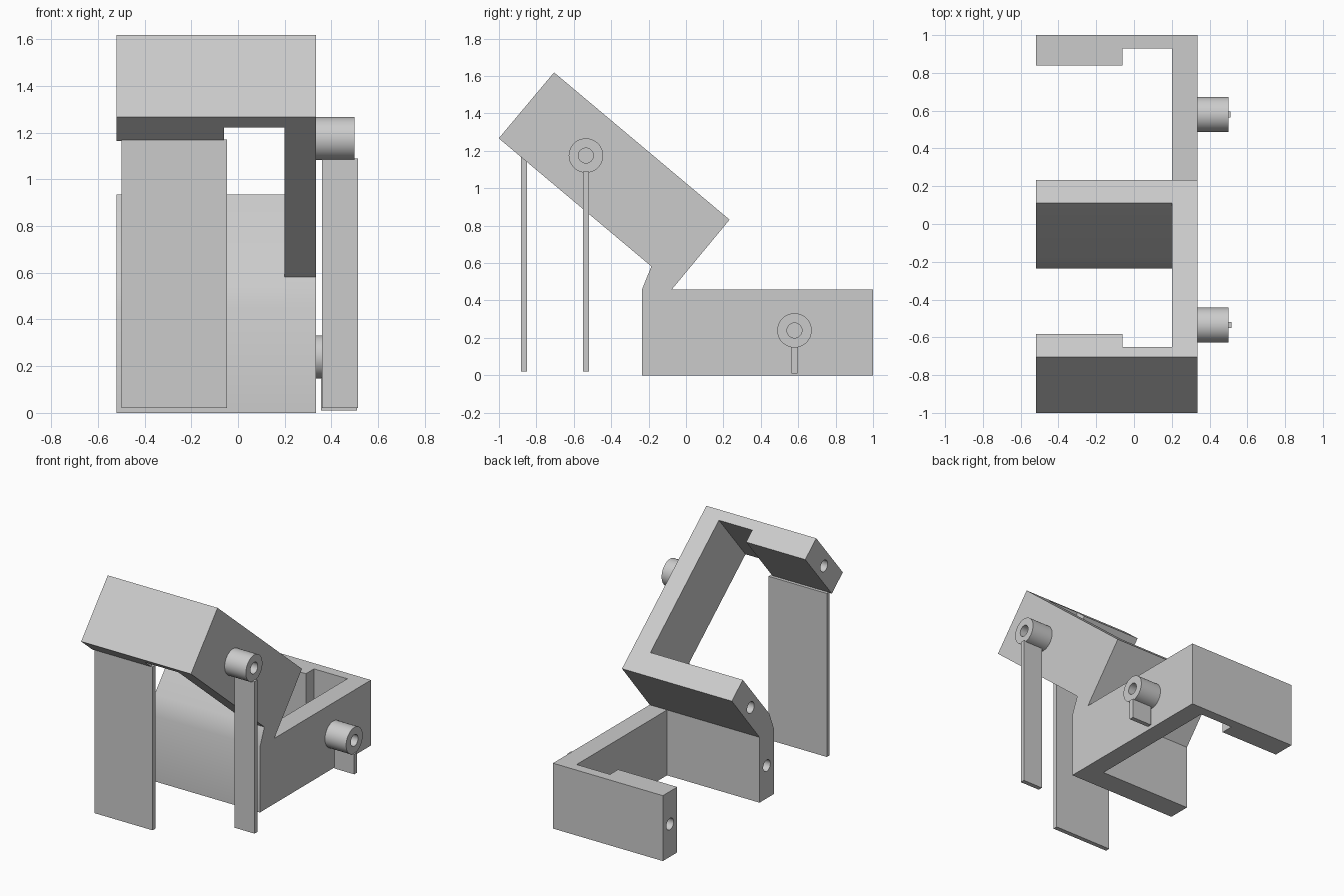
import bpy, bmesh, math
from mathutils import Vector, Matrix

if "Cube" in bpy.data.objects:
    bpy.data.objects.remove(bpy.data.objects["Cube"], do_unlink=True)

grey = bpy.data.materials.new("plain grey")
grey.use_nodes = True
grey.diffuse_color = (0.6, 0.6, 0.6, 1)
grey.node_tree.nodes["Principled BSDF"].inputs["Base Color"].default_value = (0.6, 0.6, 0.6, 1)


def make(name, bm):
    bmesh.ops.recalc_face_normals(bm, faces=bm.faces)
    mesh = bpy.data.meshes.new(name)
    bm.to_mesh(mesh)
    bm.free()
    mesh.materials.append(grey)
    obj = bpy.data.objects.new(name, mesh)
    bpy.context.collection.objects.link(obj)
    return obj


def prism(name, outline, x0, x1):
    """Extrude a (y, z) outline from x0 to x1."""
    bm = bmesh.new()
    face = bm.faces.new([bm.verts.new((x0, y, z)) for y, z in outline])
    out = bmesh.ops.extrude_face_region(bm, geom=[face])
    verts = [v for v in out["geom"] if isinstance(v, bmesh.types.BMVert)]
    bmesh.ops.translate(bm, verts=verts, vec=(x1 - x0, 0, 0))
    return make(name, bm)


def cylinder(name, centre, radius, x0, x1):
    bm = bmesh.new()
    pose = Matrix.Translation(((x0 + x1) / 2, *centre)) @ Matrix.Rotation(math.pi / 2, 4, 'Y')
    bmesh.ops.create_cone(bm, cap_ends=True, segments=48, radius1=radius,
                          radius2=radius, depth=x1 - x0, matrix=pose)
    return make(name, bm)


def drill(obj, centre, x0, x1):
    cutter = cylinder("hole_cutter", centre, 0.04, x0, x1)
    cutter.hide_render = True
    mod = obj.modifiers.new("hole", 'BOOLEAN')
    mod.object, mod.operation, mod.solver = cutter, 'DIFFERENCE', 'EXACT'
    bpy.context.view_layer.objects.active = obj
    bpy.ops.object.modifier_apply(modifier=mod.name)
    bpy.data.objects.remove(cutter, do_unlink=True)


def smooth(obj):
    bpy.ops.object.select_all(action='DESELECT')
    obj.select_set(True)
    bpy.context.view_layer.objects.active = obj
    bpy.ops.object.shade_smooth_by_angle(angle=math.radians(30))


# Frame dimensions and the two local coordinate systems (distance along, depth)
LENGTH, DEPTH, ARM, THIN = 1.225, 0.46, 0.16, 0.07
LEFT, RIGHT, PLATE, STEP = 0.335, -0.52, 0.2, -0.06
tilt = math.radians(40)
along = Vector((-math.cos(tilt), math.sin(tilt)))
down = Vector((-math.sin(tilt), -math.cos(tilt)))
corner = Vector((0.233, 0.832))


def upper(l, h):
    return tuple(corner + along * l + down * h)


def lower(l, h):
    return (-0.235 + l, DEPTH - h)


END = 1.235
neck = [lower(0, DEPTH), lower(0, 0), upper(ARM, DEPTH)]
heel = [upper(0, 0), lower(ARM, 0)]

# Side plate joining both frames
side = prism("side_plate", neck + [upper(LENGTH, DEPTH), upper(LENGTH, 0)] + heel
             + [lower(END, 0), lower(END, DEPTH)], PLATE, LEFT)

# Middle arm, bent at the neck between the frames
middle = prism("middle_arm", neck + [upper(ARM, 0)] + heel + [lower(ARM, DEPTH)], RIGHT, PLATE)
drill(middle, lower(ARM / 2, DEPTH / 2), RIGHT - 0.1, RIGHT + 0.3)
drill(middle, upper(ARM / 2, DEPTH / 2), RIGHT - 0.1, RIGHT + 0.3)
smooth(side)
smooth(middle)

# End arms: a thick block with a thinner web reaching the side plate
for label, place, end in (("lower", lower, END), ("upper", upper, LENGTH)):
    for part, thick, x0, x1 in (("end_arm", ARM, RIGHT, STEP), ("end_web", THIN, STEP, PLATE)):
        obj = prism(f"{label}_{part}", [place(end - thick, 0), place(end, 0),
                    place(end, DEPTH), place(end - thick, DEPTH)], x0, x1)
        if part == "end_arm":
            drill(obj, place(end - ARM / 2, DEPTH / 2), RIGHT - 0.1, RIGHT + 0.3)
        smooth(obj)

# Hollow round bosses on the side plate
for label, centre in (("lower", (0.58, 0.24)), ("upper", (-0.535, 1.175))):
    boss = cylinder(f"{label}_boss", centre, 0.092, LEFT, 0.5)
    drill(boss, centre, LEFT - 0.1, 0.6)
    smooth(boss)


# Thin upright support legs
def leg(name, x0, x1, y, z0, z1):
    half = 0.016
    prism(name, [(y - half, z0), (y + half, z0), (y + half, z1), (y - half, z1)], x0, x1)


leg("lower_boss_leg", 0.355, 0.51, 0.58, 0.01, 0.152)
leg("upper_boss_leg", 0.36, 0.515, -0.535, 0.02, 1.09)
leg("front_arm_leg", -0.5, -0.047, -0.867, 0.02, 1.17)
